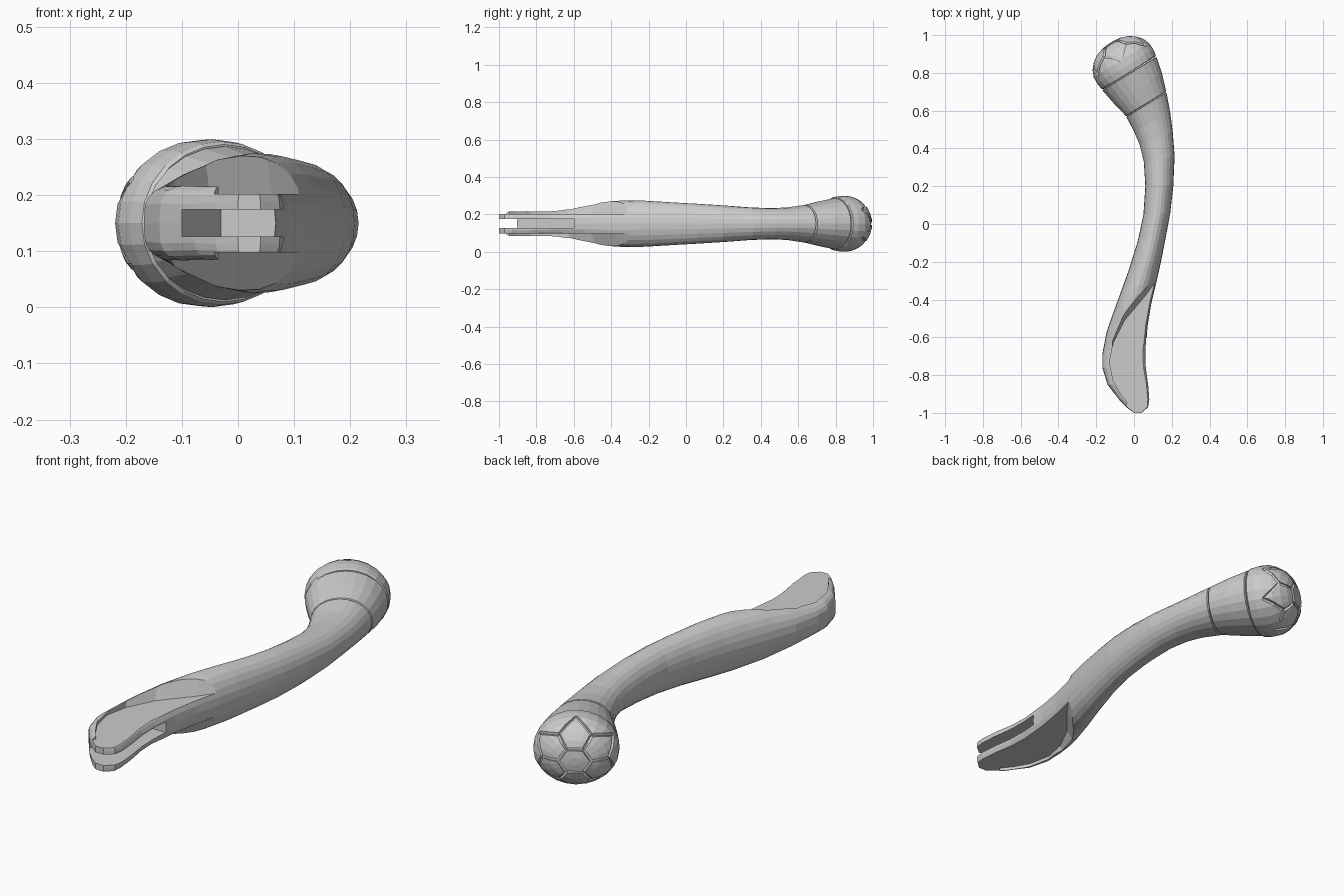
import bpy, bmesh, math
from mathutils import Vector

if "Cube" in bpy.data.objects:
    bpy.data.objects.remove(bpy.data.objects["Cube"])

ZC, SIDES = 0.15, 24


def make_object(name, bm):
    bmesh.ops.recalc_face_normals(bm, faces=bm.faces)
    me = bpy.data.meshes.new(name)
    bm.to_mesh(me)
    bm.free()
    ob = bpy.data.objects.new(name, me)
    bpy.context.collection.objects.link(ob)
    return ob


def loft(name, sections):
    """Each section: left xy, right xy, half height, superellipse exponent."""
    bm = bmesh.new()
    rings = []
    for lx, ly, rx, ry, h, n in sections:
        ring = []
        for i in range(SIDES):
            a = 2 * math.pi * i / SIDES
            c, s = math.cos(a), math.sin(a)
            u = 0.5 + 0.5 * math.copysign(abs(c) ** (2 / n), c)
            z = ZC + h * math.copysign(abs(s) ** (2 / n), s)
            ring.append(bm.verts.new((lx + (rx - lx) * u, ly + (ry - ly) * u, z)))
        rings.append(ring)
    for a, b in zip(rings, rings[1:]):
        for i in range(SIDES):
            j = (i + 1) % SIDES
            bm.faces.new((a[i], a[j], b[j], b[i]))
    bm.faces.new(rings[0])
    bm.faces.new(rings[-1])
    return make_object(name, bm)


def prism(name, low, high, z0, z1):
    bm = bmesh.new()
    a = [bm.verts.new((x, y, z0)) for x, y in low]
    b = [bm.verts.new((x, y, z1)) for x, y in high]
    n = len(a)
    bm.faces.new(a)
    bm.faces.new(b)
    for i in range(n):
        j = (i + 1) % n
        bm.faces.new((a[i], a[j], b[j], b[i]))
    return make_object(name, bm)


def cut(ob, cutter, self_overlap=False):
    m = ob.modifiers.new("cut", 'BOOLEAN')
    m.operation, m.solver, m.object = 'DIFFERENCE', 'EXACT', cutter
    m.use_self = self_overlap
    bpy.context.view_layer.objects.active = ob
    bpy.ops.object.modifier_apply(modifier=m.name)
    bpy.data.objects.remove(cutter)


# Curved handle, from the forked tip to the collar
handle = loft("handle", [
    (0.00, -1.00, 0.04, -1.00, .060, 6), (-.04, -.97, .075, -.97, .065, 5),
    (-.08, -.93, .082, -.93, .068, 4), (-.14, -.85, .076, -.85, .070, 4),
    (-.168, -.76, .064, -.76, .071, 3.5), (-.168, -.69, .062, -.67, .075, 3),
    (-.145, -.57, .072, -.54, .098, 2.4), (-.11, -.47, .092, -.42, .117, 2.1),
    (-.07, -.36, .123, -.29, .125, 2), (-.03, -.25, .145, -.19, .123, 2),
    (.02, -.09, .172, -.05, .114, 2), (.05, .05, .192, .06, .107, 2),
    (.06, .20, .208, .20, .098, 2), (.052, .33, .215, .36, .087, 2),
    (.03, .42, .205, .49, .083, 2), (.00, .49, .192, .59, .087, 2),
    (-.04, .565, .172, .695, .100, 2), (-.034, .573, .165, .695, .095, 2)])

# Sloped-wall flats on both faces of the tip
wall = [(.14, -.27), (.06, -.38), (-.05, -.51), (-.11, -.63), (-.13, -.73),
        (-.11, -.83), (-.07, -.90), (-.035, -.945), (-.08, -1.05)]
outer = [(.3, -1.05), (.3, -.27)]
high = [(x - .015, y + .05) if i < 4 else (x, y) for i, (x, y) in enumerate(wall)]
high += [(.3, -1.05), (.3, -.22)]
for sign in (1, -1):
    cut(handle, prism("flat_cutter", wall + outer, high,
                      ZC + sign * .052, ZC + sign * .16))

# Slot that forks the tip
slot = [(-.10, -.905), (-.10, -.75), (-.03, -.60), (.2, -.60), (.2, -1.1),
        (-.2, -1.1), (-.2, -.905)]
cut(handle, prism("slot_cutter", slot, slot, ZC - .024, ZC + .024))

# Collar between handle and head
collar = loft("collar", [
    (-.036, .573, .163, .696, .095, 2), (-.044, .573, .170, .704, .101, 2),
    (-.108, .640, .148, .798, .121, 2), (-.166, .706, .120, .883, .137, 2),
    (-.162, .714, .112, .882, .131, 2)])

# Rounded head
ORIGIN, AXIS, SIDE = Vector((-.025, .80)), Vector((-.53, .848)), Vector((.848, .53))
PROFILE = [(0, .163), (.006, .169), (.04, .174), (.08, .172), (.115, .157),
           (.145, .133), (.168, .100), (.183, .060), (.188, .02)]
sections = []
for s, r in PROFILE:
    c = ORIGIN + AXIS * s
    l, e = c - SIDE * r, c + SIDE * r
    sections.append((l.x, l.y, e.x, e.y, r * .86, 2))
head = loft("head", sections)

# Honeycomb grooves on the head
groove = bmesh.new()


def head_point(s, r, a):
    p = ORIGIN + AXIS * s + SIDE * (r * math.cos(a))
    return Vector((p.x, p.y, ZC + r * .86 * math.sin(a)))


def bar(p, q):
    d = q - p
    rot = d.to_track_quat('Z', 'Y').to_matrix().to_4x4()
    geo = bmesh.ops.create_cube(groove, size=1)
    for v in geo["verts"]:
        v.co = rot @ Vector((v.co.x * .012, v.co.y * .012,
                             v.co.z * (d.length + .006))) + (p + q) / 2


RADIAL = [(.180, .068), (.168, .100), (.145, .133)]
for k in range(6):
    a, step = math.pi / 3 * k, math.pi / 6
    bar(head_point(*RADIAL[0], a), head_point(*RADIAL[0], a + 2 * step))
    for p, q in zip(RADIAL, RADIAL[1:]):
        bar(head_point(*p, a), head_point(*q, a))
    for t in (1, -1):
        bar(head_point(.145, .133, a), head_point(.115, .155, a + t * step * .6))
        bar(head_point(.115, .155, a + t * step * .6), head_point(.078, .172, a + t * step))
cut(head, make_object("groove_cutter", groove), True)
